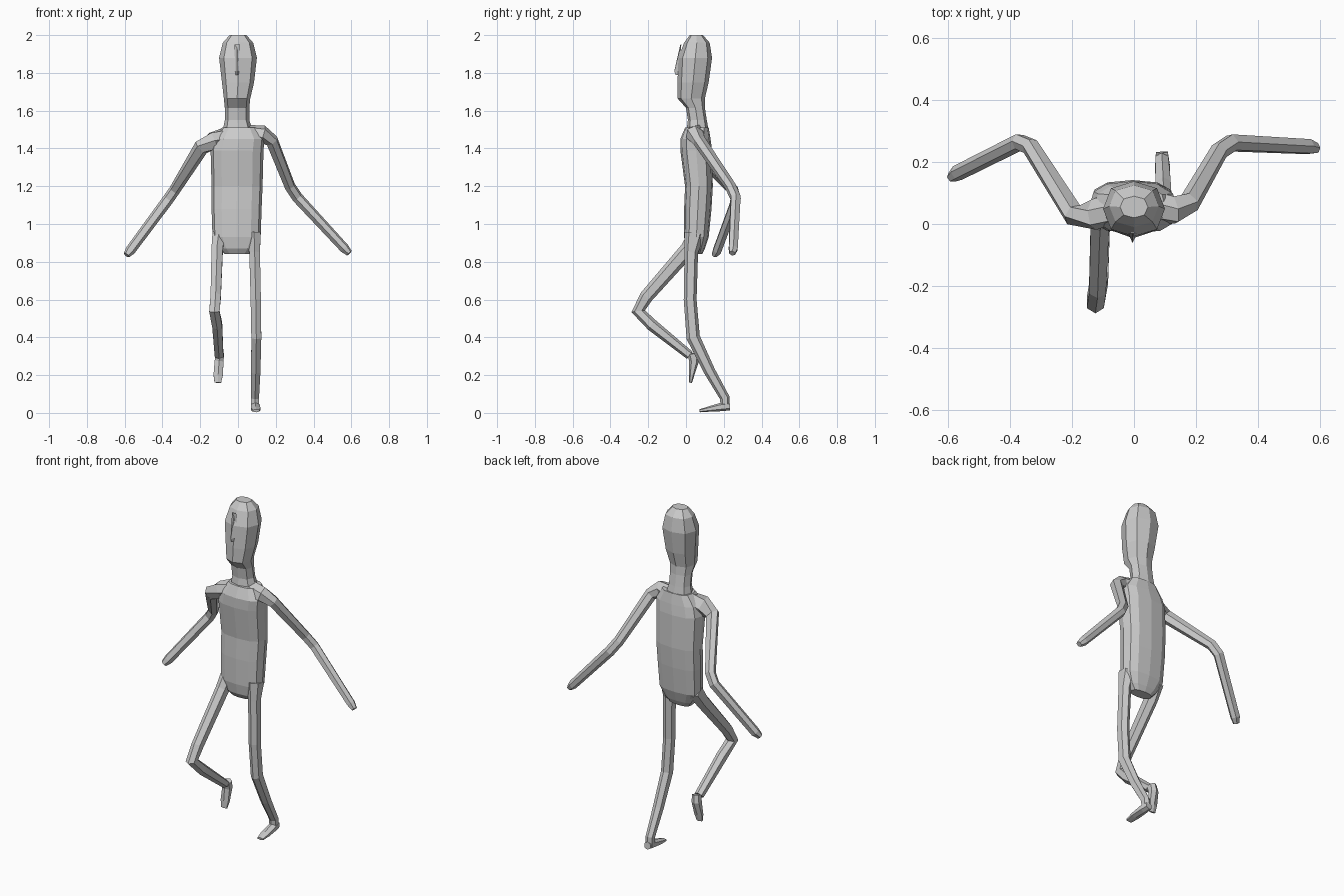
import bpy, bmesh, math
from mathutils import Vector


def skin(name, rings):
    """Bridge matching rings of points into a capped flat-shaded mesh."""
    bm = bmesh.new()
    loops = [[bm.verts.new(p) for p in r] for r in rings]
    n = len(loops[0])
    for a, b in zip(loops, loops[1:]):
        for i in range(n):
            j = (i + 1) % n
            bm.faces.new((a[i], a[j], b[j], b[i]))
    bm.faces.new(loops[0][::-1])
    bm.faces.new(loops[-1])
    bmesh.ops.recalc_face_normals(bm, faces=bm.faces[:])
    me = bpy.data.meshes.new(name)
    bm.to_mesh(me)
    bm.free()
    ob = bpy.data.objects.new(name, me)
    bpy.context.collection.objects.link(ob)
    return ob


def unit(n, power):
    """Points of a superellipse, rounder at power 1, boxier below it."""
    for i in range(n):
        t = 2 * math.pi * i / n + math.pi / 2
        c, s = math.cos(t), math.sin(t)
        yield (math.copysign(abs(c) ** power, c) if abs(c) > 1e-6 else 0,
               math.copysign(abs(s) ** power, s) if abs(s) > 1e-6 else 0)


def stack(name, levels, n, power):
    """Horizontal rings given as z, x min, x max, y min, y max."""
    return skin(name, [[((a + b) / 2 + u * (b - a) / 2,
                         (c + d) / 2 + v * (d - c) / 2, z)
                        for u, v in unit(n, power)] for z, a, b, c, d in levels])


def limb(name, path, n=6, ref=(1, 0, 0)):
    """Tube along points given as x, y, z, side radius, depth radius."""
    pts = [Vector(p[:3]) for p in path]
    rings = []
    for k, p in enumerate(pts):
        d0 = (p - pts[max(k - 1, 0)]).normalized()
        d1 = (pts[min(k + 1, len(pts) - 1)] - p).normalized()
        t = (d0 + d1).normalized()
        v = t.cross(Vector(ref)).normalized()
        u = v.cross(t).normalized()
        ru, rv = path[k][3:]
        rings.append([p + u * ru * a + v * rv * b for a, b in unit(n, 0.9)])
    return skin(name, rings)


# Head and neck
stack("head", [
    (1.47, -.085, .085, .00, .125), (1.55, -.07, .06, .01, .11),
    (1.615, -.07, .06, .00, .10), (1.665, -.075, .065, -.045, .10),
    (1.75, -.085, .085, -.045, .12), (1.88, -.10, .10, -.04, .138),
    (1.96, -.08, .08, -.01, .125), (2.0, -.045, .045, .02, .09)], 8, .85)

# Nose ridge
skin("nose", [[(-.018, -.03, z), (-.005, y, z), (.01, -.03, z)]
              for z, y in ((1.95, -.025), (1.81, -.062), (1.79, -.055))])

# Torso
stack("torso", [
    (.84, -.07, .06, .02, .085), (.87, -.10, .09, .00, .10),
    (.93, -.135, .12, -.01, .12), (1.08, -.14, .125, -.01, .135),
    (1.2, -.14, .13, -.005, .142), (1.39, -.145, .135, -.03, .138),
    (1.45, -.13, .14, -.03, .13), (1.51, -.085, .10, -.005, .12)], 12, .75)

# Arms
limb("right_arm", [
    (-.06, .055, 1.46, .05, .055), (-.13, .03, 1.44, .045, .055),
    (-.195, .03, 1.405, .034, .042), (-.335, .25, 1.18, .028, .03),
    (-.37, .265, 1.13, .027, .03), (-.57, .165, .86, .025, .027),
    (-.59, .15, .835, .016, .018)], ref=(.5, .6, .6))
limb("left_arm", [
    (.06, .055, 1.475, .05, .05), (.13, .045, 1.475, .045, .048),
    (.18, .07, 1.44, .033, .036), (.275, .235, 1.20, .028, .03),
    (.315, .262, 1.14, .028, .03), (.565, .25, .87, .024, .027),
    (.59, .245, .845, .016, .018)], ref=(.5, .6, .6))

# Raised right leg
limb("right_leg", [
    (-.10, .06, .94, .04, .05), (-.11, .01, .865, .034, .042),
    (-.118, -.21, .615, .031, .036), (-.125, -.253, .538, .031, .036),
    (-.11, -.18, .465, .030, .032), (-.10, .02, .305, .026, .024)])
limb("right_foot", [
    (-.095, .035, .315, .024, .028), (-.10, .043, .275, .027, .026),
    (-.105, .03, .20, .028, .014), (-.107, .024, .16, .02, .008)])

# Standing left leg
limb("left_leg", [
    (.085, .045, .95, .04, .055), (.088, .028, .85, .032, .036),
    (.094, .022, .60, .031, .034), (.097, .038, .40, .030, .036),
    (.094, .125, .22, .028, .030), (.09, .205, .08, .024, .026),
    (.09, .208, .03, .024, .024)])
limb("left_foot", [
    (.09, .232, .036, .022, .022), (.092, .19, .032, .027, .023),
    (.094, .12, .02, .028, .014), (.096, .072, .011, .02, .008)])

# Rest the sole on the ground
low = min(v.co.z for o in bpy.data.objects for v in o.data.vertices)
for name in ("left_foot",):
    for v in bpy.data.objects[name].data.vertices:
        v.co.z = max(v.co.z, 0.0 if v.co.y > .1 else .003)
for o in bpy.data.objects:
    for v in o.data.vertices:
        v.co.z = max(v.co.z, 0.0)
